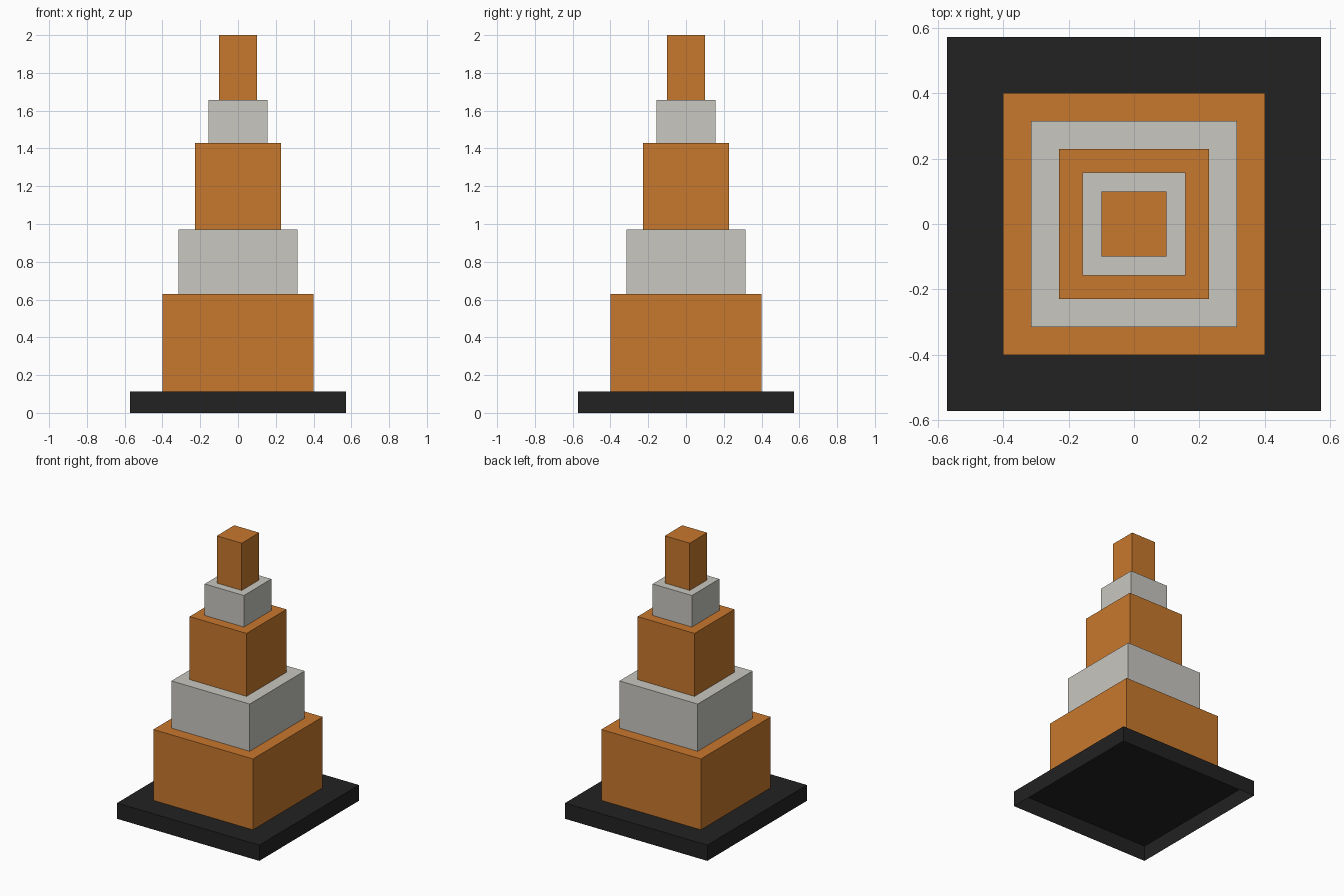
import bpy
import bmesh

if "Cube" in bpy.data.objects:
    bpy.data.objects.remove(bpy.data.objects["Cube"])

SCALE = 2 / 3.5  # tier sizes below are in a 3.5-unit-tall system


def material(name, rgb):
    mat = bpy.data.materials.new(name)
    mat.diffuse_color = (*rgb, 1)
    mat.use_nodes = True
    mat.node_tree.nodes["Principled BSDF"].inputs["Base Color"].default_value = mat.diffuse_color
    return mat


black = material("black", (0.016, 0.016, 0.016))
orange = material("orange", (0.578, 0.188, 0.026))
grey = material("light grey", (0.578, 0.571, 0.527))


def open_box(name, half, z0, z1, mat):
    """Square box without a floor, from z0 to z1."""
    bm = bmesh.new()
    bmesh.ops.create_cube(bm, size=1)
    floor = [f for f in bm.faces if f.normal.z < -0.5]
    bmesh.ops.delete(bm, geom=floor, context='FACES_ONLY')
    for v in bm.verts:
        v.co.x *= 2 * half * SCALE
        v.co.y *= 2 * half * SCALE
        v.co.z = (z1 if v.co.z > 0 else z0) * SCALE
    mesh = bpy.data.meshes.new(name)
    bm.to_mesh(mesh)
    bm.free()
    mesh.materials.append(mat)
    bpy.context.collection.objects.link(bpy.data.objects.new(name, mesh))


# Hollow base plate and stacked tiers: name, half width, top height, colour
tiers = [
    ("base_plate", 1.0, 0.2, black),
    ("bottom_tier", 0.7, 1.1, orange),
    ("lower_band", 0.55, 1.7, grey),
    ("middle_tier", 0.4, 2.5, orange),
    ("upper_band", 0.275, 2.9, grey),
    ("top_tier", 0.175, 3.5, orange),
]
z = 0
for name, half, top, mat in tiers:
    open_box(name, half, z, top, mat)
    z = top
